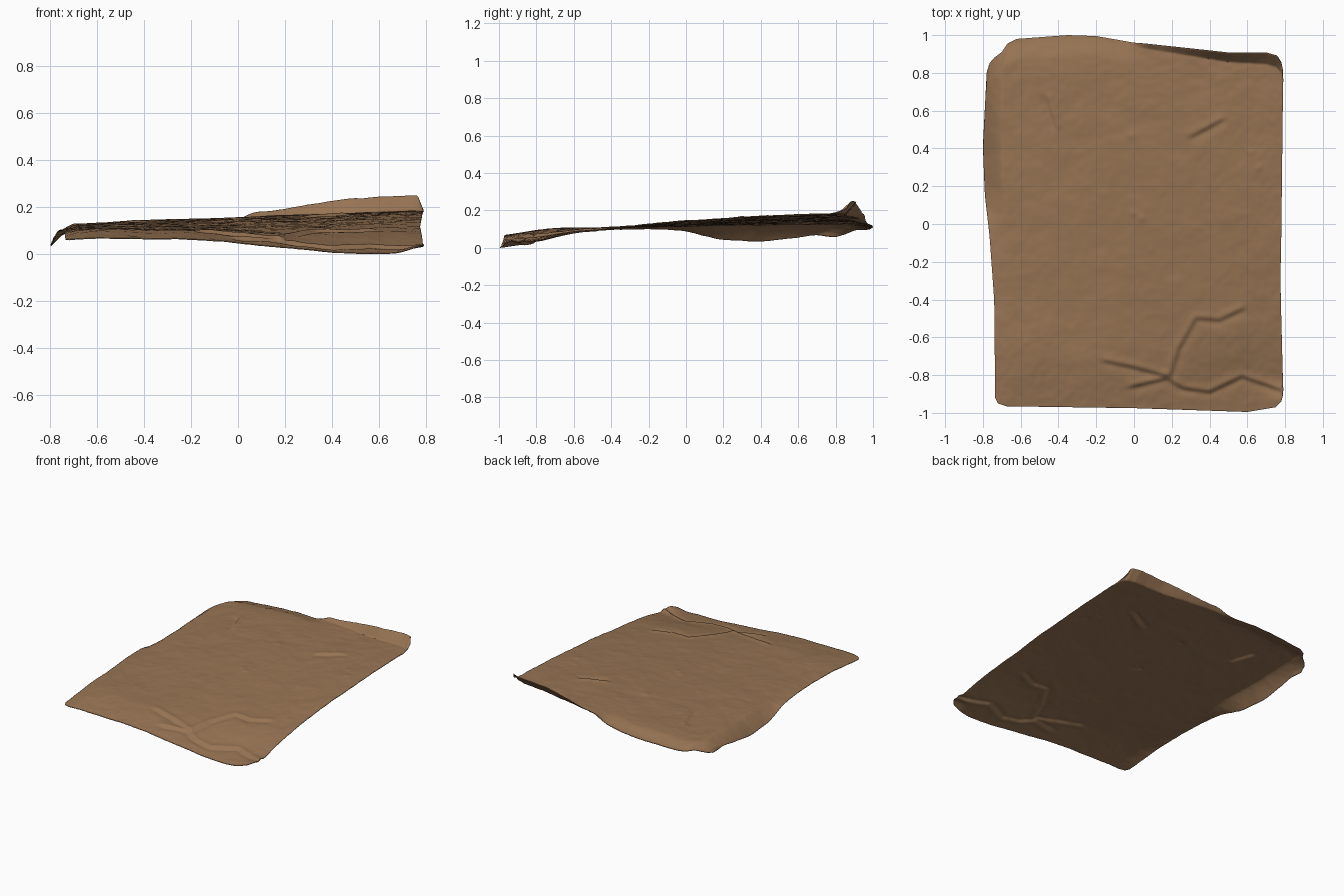
import bpy
import bmesh
import math
from mathutils import Vector, noise

cube = bpy.data.objects.get("Cube")
if cube:
    bpy.data.objects.remove(cube, do_unlink=True)

COLS, ROWS = 150, 200


def step(a, b, x):
    t = min(max((x - a) / (b - a), 0), 1)
    return t * t * (3 - 2 * t)


def mix(a, b, t):
    return a + (b - a) * t


def profile(points, x):
    """Piecewise linear value of a list of (position, value) pairs."""
    if x <= points[0][0]:
        return points[0][1]
    for (a, p), (b, q) in zip(points, points[1:]):
        if x <= b:
            return mix(p, q, (x - a) / (b - a))
    return points[-1][1]


def smooth_profile(points, x, r=0.04):
    return sum(profile(points, x + k * r) for k in (-1, -.5, 0, .5, 1)) / 5


# Outline of the sheet
LEFT_EDGE = [(-1, -.735), (-.4, -.74), (0, -.765), (.25, -.79), (.55, -.8), (1, -.78)]
RIGHT_EDGE = [(-1, .79), (-.3, .775), (0, .78), (1, .79)]
FRONT_EDGE = [(-.74, -.92), (-.725, -.95), (-.68, -.965), (0, -.975), (.6, -.995),
              (.75, -.97), (.78, -.94), (.79, -.9)]
BACK_EDGE = [(-.78, .8), (-.765, .85), (-.74, .88), (-.7, .91), (-.67, .955), (-.62, .98),
             (-.35, 1), (-.2, .995), (0, .96), (.5, .905), (.7, .905), (.755, .89),
             (.78, .86), (.79, .81)]

# Heights along the two long sides and along the curled rim
LEFT_Z = [(-1, .068), (-.85, .095), (-.7, .11), (-.5, .116), (0, .122), (.8, .135), (1, .125)]
RIGHT_Z = [(-1, .003), (-.85, .03), (-.7, .068), (-.6, .088), (-.4, .113), (0, .152),
           (.4, .178), (.8, .19), (1, .195)]
RIM_Z = [(-1, .06), (-.6, .1), (-.2, .11), (0, .1), (.1, .07), (.2, .05), (.4, .042),
         (.6, .06), (.8, .092), (1, .115)]

# Creases pressed into the front and back corners
CREASES = [
    [(-.14, -.73), (0, -.76), (.19, -.81), (.24, -.66), (.33, -.5), (.45, -.51), (.56, -.46)],
    [(0, -.86), (.17, -.82), (.26, -.87), (.4, -.89), (.57, -.81), (.78, -.88)],
    [(-.46, .66), (-.42, .53)],
    [(.32, .47), (.45, .54)],
]


def crease(x, y):
    total = 0
    p = Vector((x, y))
    for path in CREASES:
        best = (9, 0)
        for a, b in zip(path, path[1:]):
            a, b = Vector(a), Vector(b)
            d = b - a
            t = min(max((p - a).dot(d) / d.length_squared, 0), 1)
            off = p - (a + d * t)
            best = min(best, (off.length, d.cross(off) / d.length))
        dist, side = best
        # A lip on one side of the line and a groove on the other
        total += .01 * math.exp(-(dist / .03) ** 2) * math.tanh(side / .012)
    return total


def relief(x, y):
    p = Vector((x, y, 0))
    z = .005 * noise.noise(p * 4) + .0025 * noise.noise(p * 12) + .0015 * noise.noise(p * 28)
    for cx, cy in ((0, .06), (.04, .03), (-.01, .47), (.62, .38), (.66, .3)):
        r = math.hypot(x - cx, y - cy)
        z += .006 * math.exp(-(r / .02) ** 2)
    return z + crease(x, y)


def height(x, y, x_left, y_back):
    across = min(max((x + .75) / 1.5, 0), 1)
    across = mix(across, step(-.35, .65, x), step(-.4, -.75, y))
    z = mix(smooth_profile(LEFT_Z, y), smooth_profile(RIGHT_Z, y), across)
    # Slight upturn at the front corner
    z += .03 * step(.65, .79, x) * step(-.8, -.95, y)
    # Rim drooping along the right-hand long side
    w = min(max(1 - (x - x_left) / .1, 0), 1) ** 1.4
    z = mix(z, smooth_profile(RIM_Z, y), w)
    # Back edge: drooping on one half, folded up on the other
    z -= .025 * step(y_back - .12, y_back, y) * step(.08, -.1, x)
    fold = min(.02 + .055 * max(x, 0), .06)
    rise = mix(.02 * step(-.02, .1, x), .062, step(.1, .5, x)) * step(.795, .76, x)
    z += rise * min(max((y - y_back + fold) / fold, 0), 1)
    return z + relief(x, y)


def spread(i, n):
    """Parameter from -1 to 1, denser near the ends."""
    t = 2 * i / n - 1
    return .5 * t + .5 * math.sin(t * math.pi / 2)


# Leather sheet
bm = bmesh.new()
grid = []
for j in range(ROWS + 1):
    v = spread(j, ROWS)
    xl, xr = smooth_profile(LEFT_EDGE, v), smooth_profile(RIGHT_EDGE, v)
    row = []
    for i in range(COLS + 1):
        u = (spread(i, COLS) + 1) / 2
        x = mix(xl, xr, u)
        yf = profile(FRONT_EDGE, mix(-.74, .79, u))
        yb = profile(BACK_EDGE, mix(-.78, .79, u))
        y = mix(yf, yb, (v + 1) / 2)
        row.append(bm.verts.new((x, y, height(x, y, xl, yb))))
    grid.append(row)
for lower, upper in zip(grid, grid[1:]):
    for i in range(COLS):
        bm.faces.new((lower[i], lower[i + 1], upper[i + 1], upper[i]))

# Stand it on the ground
low = min(vert.co.z for vert in bm.verts)
bmesh.ops.translate(bm, verts=bm.verts, vec=(0, 0, .004 - low))
mesh = bpy.data.meshes.new("leather_sheet")
bm.to_mesh(mesh)
bm.free()
sheet = bpy.data.objects.new("leather_sheet", mesh)
bpy.context.collection.objects.link(sheet)

# Tan leather
tan = bpy.data.materials.new("tan_leather")
tan.use_nodes = True
color = (.31, .175, .088, 1)
tan.diffuse_color = color
bsdf = tan.node_tree.nodes["Principled BSDF"]
bsdf.inputs["Base Color"].default_value = color
bsdf.inputs["Roughness"].default_value = .8
mesh.materials.append(tan)

# Thin hide thickness
thick = sheet.modifiers.new("thickness", "SOLIDIFY")
thick.thickness = .004
thick.offset = -1

bpy.context.view_layer.objects.active = sheet
sheet.select_set(True)
bpy.ops.object.shade_smooth_by_angle(angle=math.radians(50))
